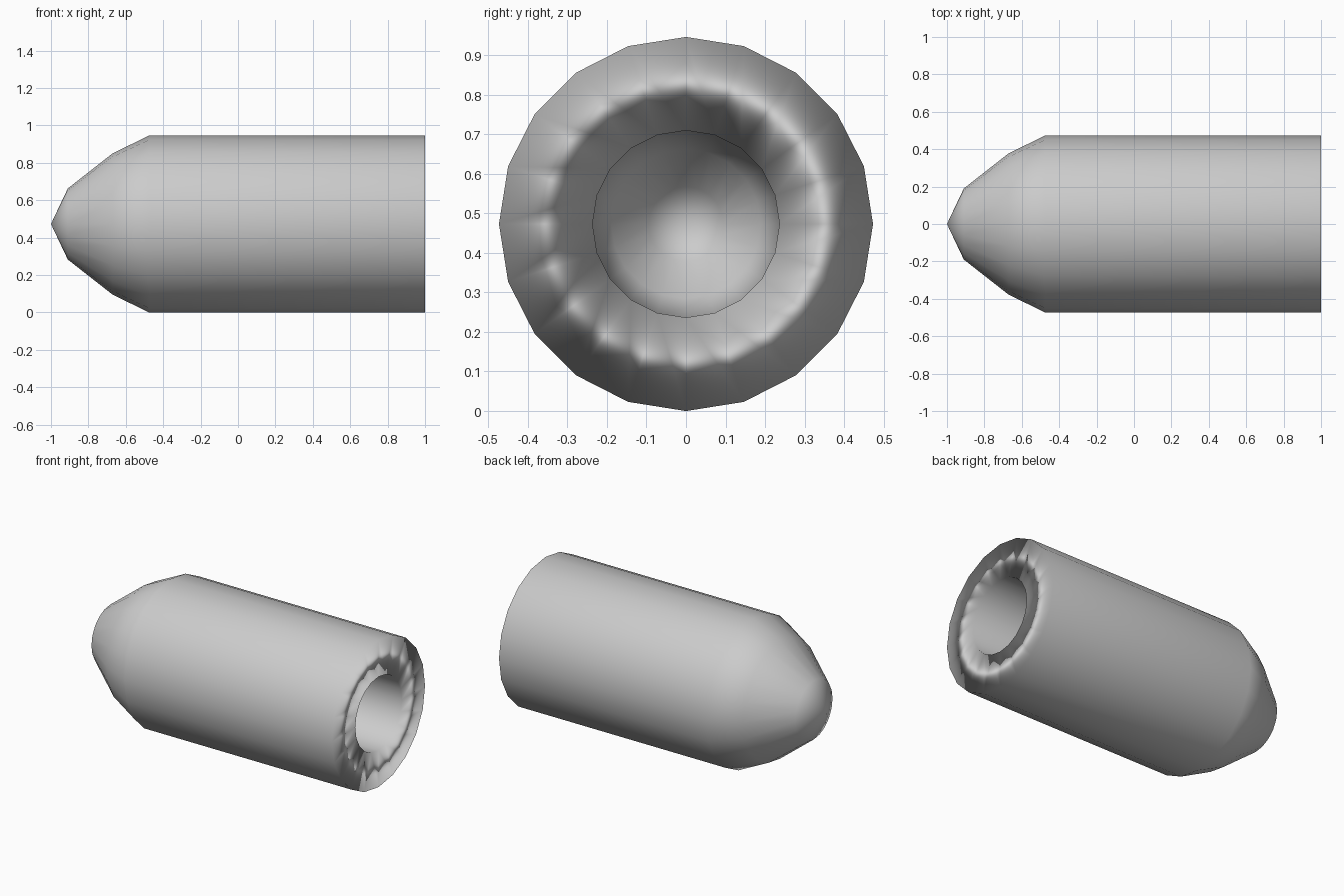
import bpy, bmesh
from math import sin, cos, pi

if "Cube" in bpy.data.objects:
    bpy.data.objects.remove(bpy.data.objects["Cube"])

SIDES = 20
R = 0.473

# Profile (x, radius): nose tip, shell, rear ring, then the bore and its tapered end
profile = [(-1, 0), (-0.91, 0.19), (-0.67, 0.378), (-0.475, R), (1, R),
           (1, R / 2), (-0.475, R / 2), (-0.57, 0.189), (-0.69, 0.095), (-0.735, 0)]


def revolve(name, pts):
    bm = bmesh.new()
    rings = []
    for x, r in pts:
        n = SIDES if r else 1
        rings.append([bm.verts.new((x, r * sin(2 * pi * i / n), R + r * cos(2 * pi * i / n)))
                      for i in range(n)])
    for a, b in zip(rings, rings[1:]):
        for i in range(SIDES):
            j = (i + 1) % SIDES
            quad = [a[i % len(a)], a[j % len(a)], b[j % len(b)], b[i % len(b)]]
            bm.faces.new(list(dict.fromkeys(quad)))
    bmesh.ops.recalc_face_normals(bm, faces=bm.faces)
    for f in bm.faces:
        f.smooth = True
    mesh = bpy.data.meshes.new(name)
    bm.to_mesh(mesh)
    bm.free()
    obj = bpy.data.objects.new(name, mesh)
    bpy.context.collection.objects.link(obj)
    return obj


shell = revolve("hollow_bullet", profile)

# Long walls dominate the smooth shading at the open end
wn = shell.modifiers.new("area_normals", 'WEIGHTED_NORMAL')
wn.mode = 'FACE_AREA'
wn.weight = 50
